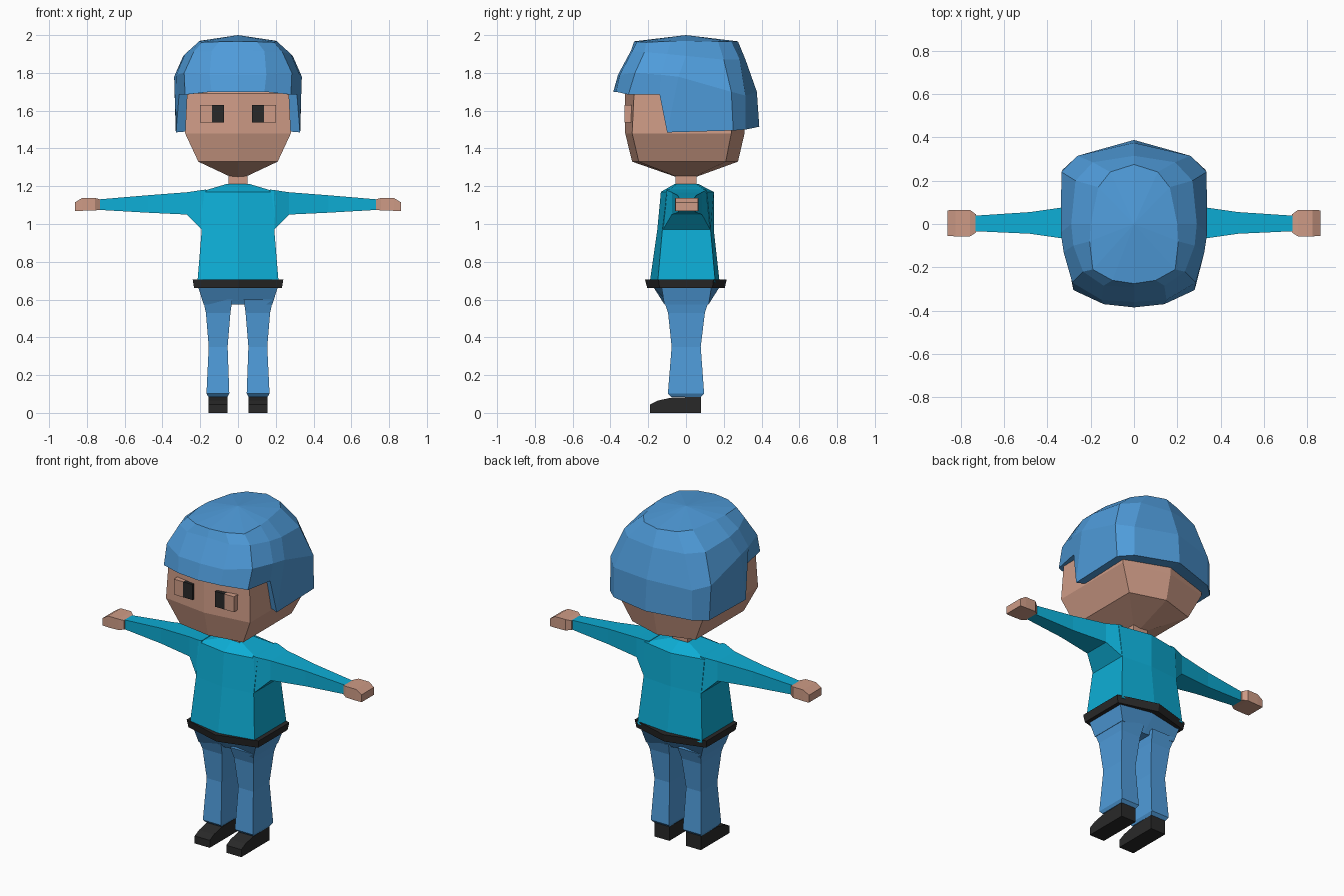
import bpy, bmesh

cube = bpy.data.objects.get("Cube")
if cube:
    bpy.data.objects.remove(cube, do_unlink=True)


def material(name, rgb):
    m = bpy.data.materials.new(name)
    m.use_nodes = True
    col = (*rgb, 1.0)
    m.diffuse_color = col
    m.node_tree.nodes["Principled BSDF"].inputs["Base Color"].default_value = col
    return m


BLUE = material("blue", (0.078, 0.33, 0.70))
TEAL = material("teal", (0.004, 0.42, 0.67))
SKIN = material("skin", (0.62, 0.33, 0.24))
DARK = material("charcoal", (0.022, 0.022, 0.022))


def loft(name, mat, rings, cap_start=True, cap_end=True, apex=None, sx=1):
    """Skin a row of closed rings, with flat caps or a pointed end."""
    bm = bmesh.new()
    vr = [[bm.verts.new((p[0] * sx, p[1], p[2])) for p in r] for r in rings]
    n = len(rings[0])
    for a, b in zip(vr, vr[1:]):
        for i in range(n):
            j = (i + 1) % n
            bm.faces.new((a[i], a[j], b[j], b[i]))
    if cap_start:
        bm.faces.new(vr[0][::-1])
    if apex:
        tip = bm.verts.new(apex)
        for i in range(n):
            bm.faces.new((vr[-1][i], vr[-1][(i + 1) % n], tip))
    elif cap_end:
        bm.faces.new(vr[-1])
    bmesh.ops.recalc_face_normals(bm, faces=bm.faces[:])
    me = bpy.data.meshes.new(name)
    bm.to_mesh(me)
    bm.free()
    me.materials.append(mat)
    ob = bpy.data.objects.new(name, me)
    bpy.context.scene.collection.objects.link(ob)
    return ob


def sym(half):
    """Complete a half ring that starts and ends on the centre line."""
    return half + [(-x, y, z) for x, y, z in half[-2:0:-1]]


def hexa(z, front, back, w, sf, sb):
    """Six-sided ring with a ridge at the front and back centre."""
    return sym([(0, front, z), (w, sf, z), (w, sb, z), (0, back, z)])


def rect_z(z, x0, x1, y0, y1):
    return [(x0, y0, z), (x1, y0, z), (x1, y1, z), (x0, y1, z)]


def rect_x(x, y0, y1, z0, z1, top=1.0):
    """Upright four-sided ring, narrower at the top by a factor."""
    return [(x, y0, z0), (x, y1, z0), (x, y1 * top, z1), (x, y0 * top, z1)]


# Head and neck
loft("head", SKIN, [
    hexa(1.25, -.055, .055, .04, -.045, .045),
    hexa(1.33, -.285, .275, .21, -.25, .21),
    hexa(1.48, -.322, .31, .28, -.285, .24),
    hexa(1.69, -.322, .31, .27, -.275, .24),
    hexa(1.80, -.24, .24, .21, -.20, .18)])
loft("neck", SKIN, [rect_z(1.19, -.05, .05, -.055, .055),
                    rect_z(1.28, -.05, .05, -.055, .055)])

# Hair: half rings run from the front centre round the side to the back
hem = [(0, -.385, 1.70), (.14, -.37, 1.70), (.28, -.305, 1.685), (.312, -.14, 1.685),
       (.328, -.10, 1.485), (.33, .25, 1.495), (.26, .315, 1.50), (0, .388, 1.515)]
brow = [(0, -.36, 1.79), (.15, -.35, 1.79), (.285, -.27, 1.80), (.325, -.13, 1.79),
        (.338, -.04, 1.78), (.335, .24, 1.70), (.26, .315, 1.68), (0, .375, 1.70)]
upper = [(0, -.29, 1.92), (.14, -.285, 1.915), (.235, -.22, 1.91), (.28, -.10, 1.90),
         (.29, 0, 1.89), (.27, .20, 1.87), (.19, .285, 1.87), (0, .315, 1.87)]
crown = [(0, -.275, 1.967), (.10, -.26, 1.965), (.19, -.21, 1.962), (.205, -.08, 1.968),
         (.20, 0, 1.97), (.165, .17, 1.965), (.11, .24, 1.965), (0, .275, 1.967)]
lining = [(x * .82, y * .80, z + .005) for x, y, z in hem]
loft("hair", BLUE, [sym(r) for r in (lining, hem, brow, upper, crown)],
     cap_start=False, apex=(0, 0, 2.0))

# Jumper body
loft("jumper", TEAL, [
    hexa(.69, -.192, .178, .215, -.15, .155),
    hexa(.97, -.152, .147, .192, -.125, .13),
    hexa(1.17, -.133, .147, .20, -.10, .11),
    hexa(1.212, -.06, .065, .06, -.05, .055)])

# Belt and hips
loft("belt", DARK, [hexa(.66, -.205, .205, .232, -.14, .14),
                    hexa(.705, -.217, .215, .24, -.145, .145)])
loft("hips", BLUE, [hexa(.575, -.085, .085, .182, -.115, .12),
                    hexa(.67, -.175, .18, .212, -.13, .135)])

# Paired parts
for side, s in (("left", 1), ("right", -1)):
    loft(side + "_sleeve", TEAL, [
        rect_x(.17, -.12, .125, .955, 1.182, .85),
        rect_x(.19, -.122, .128, .97, 1.18, .85),
        rect_x(.27, -.075, .085, 1.05, 1.168),
        rect_x(.48, -.045, .055, 1.06, 1.152),
        rect_x(.74, -.033, .038, 1.075, 1.13)], sx=s)
    loft(side + "_hand", SKIN, [
        rect_x(.73, -.04, .045, 1.075, 1.13),
        rect_x(.757, -.057, .065, 1.072, 1.138),
        rect_x(.825, -.057, .065, 1.07, 1.138),
        rect_x(.862, -.055, .063, 1.07, 1.115)], sx=s)
    loft(side + "_trouser_leg", BLUE, [
        rect_z(.085, .055, .157, -.08, .08),
        rect_z(.102, .046, .167, -.096, .096),
        rect_z(.35, .055, .155, -.076, .078),
        rect_z(.53, .04, .17, -.095, .10),
        rect_z(.60, .03, .185, -.118, .123)], sx=s)
    # Shoe with a sloping toe
    toe = [(-.19, 0), (.08, 0), (.08, .086), (-.08, .08), (-.15, .065), (-.19, .045)]
    loft(side + "_shoe", DARK, [[(x, y, z) for y, z in toe] for x in (.055, .155)], sx=s)
    # Eye: dark inner half and pale outer half
    loft(side + "_eye_pupil", DARK, [rect_z(z, .075, .137, -.325, -.29)
                                     for z in (1.537, 1.63)], sx=s)
    loft(side + "_eye_outer", SKIN, [rect_z(z, .137, .20, -.325, -.28)
                                     for z in (1.537, 1.63)], sx=s)
